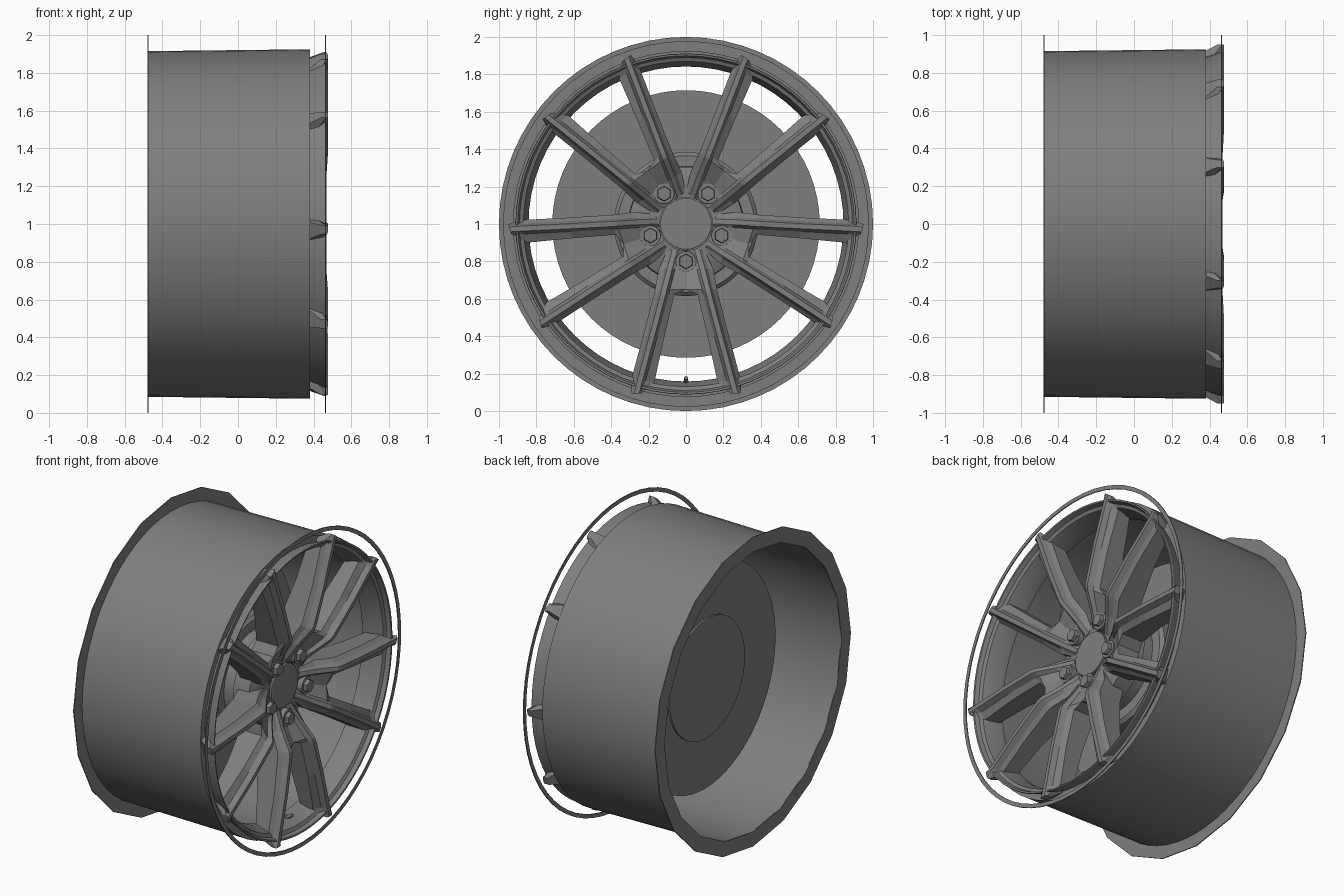
import bpy, bmesh, math
from mathutils import Matrix, Vector

cube = bpy.data.objects.get("Cube")
if cube:
    bpy.data.objects.remove(cube)

grey = bpy.data.materials.new("satin grey")
grey.use_nodes = True
grey.diffuse_color = (0.21, 0.21, 0.21, 1)
grey.node_tree.nodes["Principled BSDF"].inputs["Base Color"].default_value = (0.21, 0.21, 0.21, 1)

PAIR_ANGLES = [math.radians(270 + 72 * k) for k in range(5)]


def finish(name, bm, smooth=True):
    bmesh.ops.recalc_face_normals(bm, faces=bm.faces)
    mesh = bpy.data.meshes.new(name)
    bm.to_mesh(mesh)
    bm.free()
    mesh.materials.append(grey)
    obj = bpy.data.objects.new(name, mesh)
    bpy.context.collection.objects.link(obj)
    bpy.ops.object.select_all(action='DESELECT')
    obj.select_set(True)
    bpy.context.view_layer.objects.active = obj
    if smooth:
        bpy.ops.object.shade_smooth_by_angle(angle=math.radians(30))
    return obj


def polar(x, r, a):
    return Vector((x, r * math.cos(a), 1 + r * math.sin(a)))


def lathe(name, profile, segments=64, closed=False, smooth=True):
    """Turn an (x, radius) profile around the axle; radius 0 becomes a cap."""
    bm = bmesh.new()
    rings = []
    for x, r in profile:
        rings.append([bm.verts.new(polar(x, r, math.tau * i / segments)) for i in range(segments)])
    pairs = list(zip(rings, rings[1:]))
    if closed:
        pairs.append((rings[-1], rings[0]))
    for a, b in pairs:
        for i in range(segments):
            j = (i + 1) % segments
            bm.faces.new((a[i], a[j], b[j], b[i]))
    bmesh.ops.remove_doubles(bm, verts=bm.verts, dist=1e-5)
    return finish(name, bm, smooth)


# Barrel, stepped in behind the front lip
lathe("barrel", [(-0.48, 0.915), (0.38, 0.925), (0.38, 0.88), (0.37, 0.88),
                 (0.36, 0.91), (-0.48, 0.905)], 64, True)
lathe("back_flange", [(-0.48, 0.905), (-0.48, 1.0), (-0.474, 1.0), (-0.474, 0.905)], 20, True, False)

# Front lip and the separate thin outer ring
lathe("front_lip", [(0.37, 0.88), (0.46, 0.912), (0.468, 0.91), (0.466, 0.90), (0.44, 0.89),
                    (0.43, 0.87), (0.34, 0.842), (0.30, 0.842), (0.30, 0.86)], 64, True)
lathe("outer_ring", [(0.461, 0.975), (0.467, 0.975), (0.467, 1.0), (0.461, 1.0)], 64, True)

# Brake disc with its stepped hat
lathe("brake_disc", [(-0.14, 0), (-0.14, 0.715), (-0.10, 0.715), (-0.10, 0)])
lathe("brake_hat", [(-0.152, 0), (-0.152, 0.385), (0.09, 0.385), (0.11, 0.365),
                    (0.11, 0.30), (0.20, 0.30), (0.20, 0)])

# Dished hub and centre cap
lathe("hub", [(0.18, 0), (0.18, 0.31), (0.29, 0.305), (0.31, 0.26), (0.325, 0.19),
              (0.325, 0.142), (0.31, 0.142), (0.31, 0)], 60)
lathe("centre_cap", [(0.31, 0), (0.31, 0.137), (0.334, 0.137), (0.337, 0.132), (0.337, 0)], 40)

# Spoke stations: along, inner edge, outer edge, ridge, ridge x, shoulder x, back x
STATIONS = [
    (0.14, 0.0, 0.10, 0.06, 0.328, 0.322, 0.20),
    (0.24, 0.0, 0.145, 0.088, 0.385, 0.345, 0.20),
    (0.35, 0.0, 0.166, 0.116, 0.46, 0.40, 0.24),
    (0.375, 0.062, 0.172, 0.122, 0.466, 0.405, 0.25),
    (0.60, 0.115, 0.23, 0.182, 0.476, 0.42, 0.30),
    (0.84, 0.168, 0.295, 0.247, 0.476, 0.42, 0.33),
    (0.905, 0.238, 0.287, 0.264, 0.476, 0.466, 0.44),
]


def add_spoke(bm, angle, side):
    loops = []
    for u, inner, outer, ridge, top, shoulder, back in STATIONS:
        section = [(inner, back), (inner, shoulder), (ridge - 0.03, shoulder + (top - shoulder) * 0.4),
                   (ridge - 0.014, top), (ridge + 0.014, top),
                   (ridge + 0.028, shoulder + (top - shoulder) * 0.4), (outer, shoulder), (outer, back)]
        loops.append([bm.verts.new(polar(x, math.hypot(u, v), angle + side * math.atan2(v, u)))
                      for v, x in section])
    n = len(loops[0])
    for a, b in zip(loops, loops[1:]):
        for i in range(n):
            j = (i + 1) % n
            bm.faces.new((a[i], a[j], b[j], b[i]))
    bm.faces.new(loops[0])
    bm.faces.new(loops[-1])


for k, angle in enumerate(PAIR_ANGLES):
    bm = bmesh.new()
    for side in (-1, 1):
        add_spoke(bm, angle, side)
    finish(f"spoke_pair_{k + 1}", bm, False)


def cylinder(bm, centre, direction, r1, r2, depth, sides):
    turn = Vector(direction).to_track_quat('Z', 'Y').to_matrix().to_4x4()
    bmesh.ops.create_cone(bm, cap_ends=True, segments=sides, radius1=r1, radius2=r2, depth=depth,
                          matrix=Matrix.Translation(centre) @ turn)


# Wheel bolts: round seat with a hexagonal head
for k, angle in enumerate(PAIR_ANGLES):
    bm = bmesh.new()
    cylinder(bm, polar(0.335, 0.2, angle), (1, 0, 0), 0.056, 0.054, 0.05, 24)
    cylinder(bm, polar(0.365, 0.2, angle), (1, 0, 0), 0.043, 0.038, 0.04, 6)
    finish(f"wheel_bolt_{k + 1}", bm, False)

# Tyre valve, leaning inward from the lip
bm = bmesh.new()
lean = Vector((0.85, 0, 0.5)).normalized()
foot = Vector((0.30, 0, 0.125))
cylinder(bm, foot + lean * 0.03, lean, 0.02, 0.016, 0.06, 12)
cylinder(bm, foot + lean * 0.08, lean, 0.012, 0.01, 0.05, 12)
finish("valve", bm)
